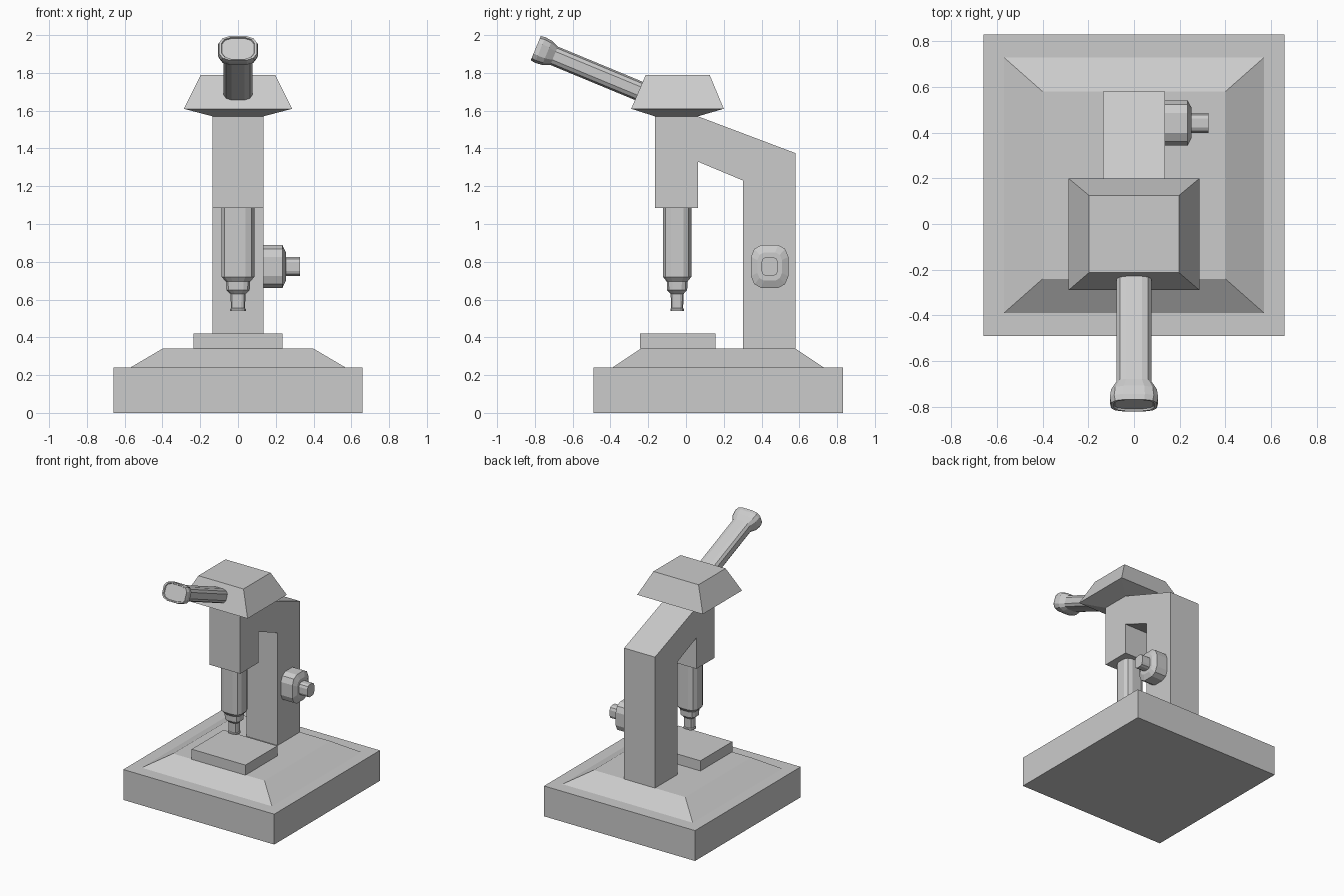
import bpy
from mathutils import Vector

if "Cube" in bpy.data.objects:
    bpy.data.objects.remove(bpy.data.objects["Cube"])

# rounded 12-sided cross-section shared by all turned parts
QUARTER = [(1, .45), (.82, .82), (.45, 1)]
RING = []
for i in range(4):
    for x, y in QUARTER:
        for _ in range(i):
            x, y = -y, x
        RING.append((x, y))


def make(name, verts, faces):
    mesh = bpy.data.meshes.new(name)
    mesh.from_pydata(verts, [], faces)
    obj = bpy.data.objects.new(name, mesh)
    bpy.context.collection.objects.link(obj)
    return obj


def loft(name, rings):
    """Skin a list of equal-length rings and cap both ends."""
    n = len(rings[0])
    verts = [v for r in rings for v in r]
    faces = [tuple(range(n))[::-1], tuple(range(len(verts) - n, len(verts)))]
    for k in range(len(rings) - 1):
        for i in range(n):
            j = (i + 1) % n
            faces.append((k*n + i, k*n + j, k*n + n + j, k*n + n + i))
    return make(name, verts, faces)


def stack(name, levels):
    """Rectangles (half x, y min, y max, z) lofted upwards."""
    return loft(name, [[(-x, a, z), (x, a, z), (x, b, z), (-x, b, z)]
                       for x, a, b, z in levels])


def turned(name, origin, axis, u, ratio, profile):
    """Profile (distance, radius) along axis; ratio squashes the second direction."""
    o, a, u = Vector(origin), Vector(axis).normalized(), Vector(u)
    w = a.cross(u)
    return loft(name, [[o + a*d + u*(x*r) + w*(y*r*ratio) for x, y in RING]
                       for d, r in profile])


# base, sloped plinth and specimen stage
stack("base", [(.66, -.49, .83, 0), (.66, -.49, .83, .24)])
stack("plinth", [(.57, -.39, .73, .24), (.4, -.24, .58, .34)])
stack("stage", [(.235, -.243, .155, .34), (.235, -.243, .155, .42)])

# arm: side profile across the full width
side = [(.58, .34), (.58, 1.375), (.063, 1.57), (-.165, 1.57), (-.165, 1.085),
        (.063, 1.085), (.063, 1.33), (.302, 1.23), (.302, .34)]
loft("arm", [[(x, y, z) for y, z in side] for x in (-.135, .135)])

# head
stack("head", [(.135, -.165, .063, 1.57), (.287, -.29, .2, 1.61),
               (.197, -.213, .125, 1.79)])

# objective hanging below the arm
turned("objective", (0, -.047, 1.085), (0, 0, -1), (1, 0, 0), .86,
       [(0, .087), (.365, .087), (.39, .064), (.435, .062), (.455, .04),
        (.53, .037), (.535, .042), (.545, .042)])

# eyepiece tube with flared, slightly recessed end
turned("eyepiece", (0, -.195, 1.682), (0, -.924, .383), (1, 0, 0), .69,
       [(0, .076), (.545, .076), (.585, .1), (.625, .106), (.65, .1),
        (.65, .088), (.642, .084)])

# focus knob on the right side
turned("focus_knob", (.13, .443, .775), (1, 0, 0), (0, 0, 1), .87,
       [(0, .114), (.105, .114), (.123, .075), (.123, .05), (.197, .05)])

# consistent outward normals
import bmesh
for obj in bpy.data.objects:
    bm = bmesh.new()
    bm.from_mesh(obj.data)
    bmesh.ops.recalc_face_normals(bm, faces=bm.faces)
    bm.to_mesh(obj.data)
    bm.free()
